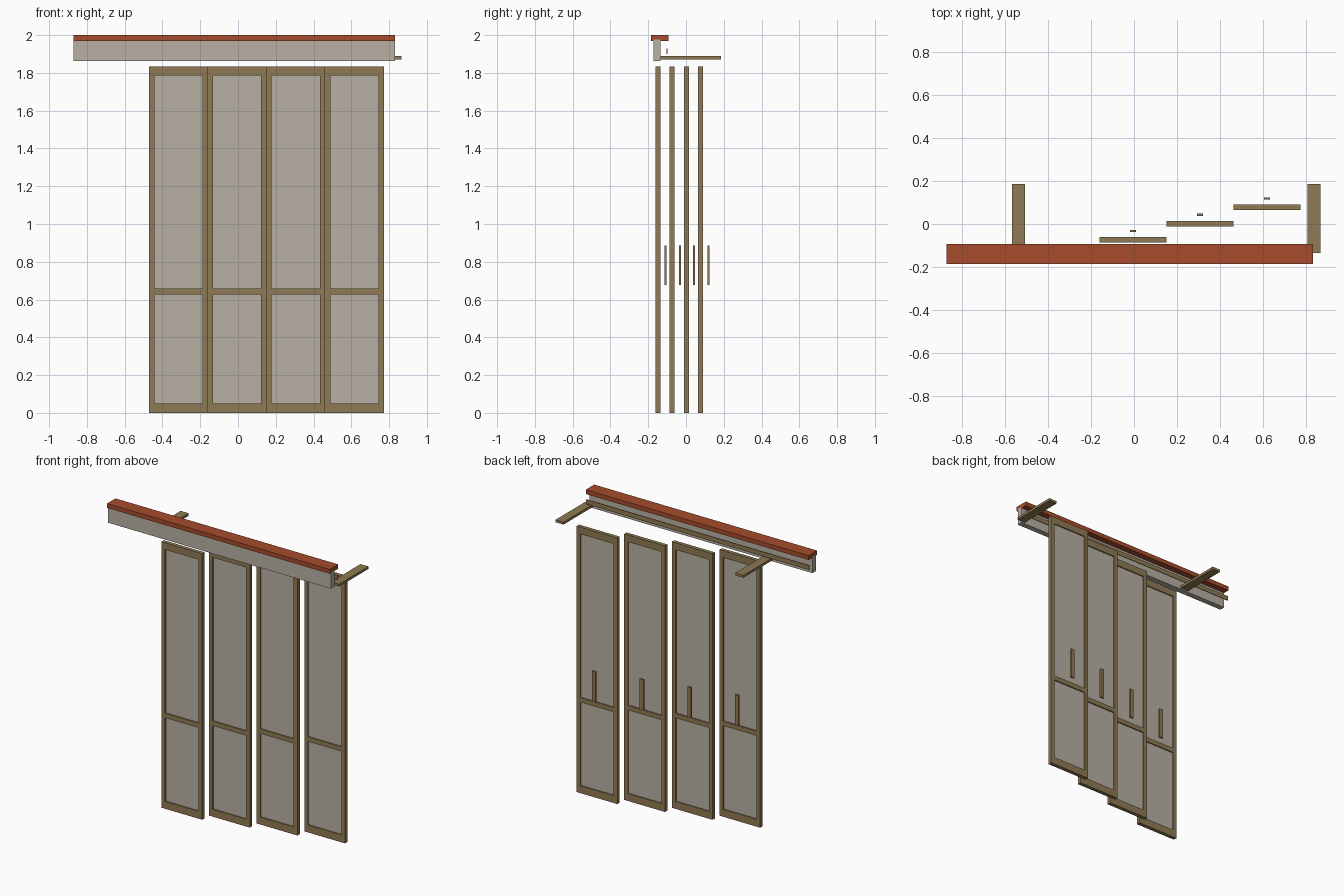
import bpy, bmesh

if "Cube" in bpy.data.objects:
    bpy.data.objects.remove(bpy.data.objects["Cube"])


def material(name, rgb):
    m = bpy.data.materials.new(name)
    m.diffuse_color = (*rgb, 1)
    m.use_nodes = True
    m.node_tree.nodes["Principled BSDF"].inputs["Base Color"].default_value = m.diffuse_color
    return m


BROWN = material("olive brown wood", (0.275, 0.195, 0.088))
GREY = material("warm grey panel", (0.479, 0.434, 0.371))
RED = material("rust red", (0.381, 0.072, 0.025))


def finish(bm, name, mat):
    me = bpy.data.meshes.new(name)
    bmesh.ops.recalc_face_normals(bm, faces=bm.faces)
    bm.to_mesh(me)
    bm.free()
    me.materials.append(mat)
    ob = bpy.data.objects.new(name, me)
    bpy.context.collection.objects.link(ob)
    return ob


def box(name, x, y, z, mat):
    """Box from (min, max) pairs on each axis."""
    bm = bmesh.new()
    bmesh.ops.create_cube(bm, size=1)
    for v in bm.verts:
        v.co = [r[0] if c < 0 else r[1] for r, c in zip((x, y, z), v.co)]
    return finish(bm, name, mat)


def frame(name, xs, zs, holes, y, thick, mat):
    """Flat grid with open cells, extruded to a one-piece frame."""
    bm = bmesh.new()
    grid = [[bm.verts.new((x, y - thick / 2, z)) for z in zs] for x in xs]
    for i in range(len(xs) - 1):
        for j in range(len(zs) - 1):
            if (i, j) not in holes:
                bm.faces.new((grid[i][j], grid[i + 1][j],
                              grid[i + 1][j + 1], grid[i][j + 1]))
    ext = bmesh.ops.extrude_face_region(bm, geom=bm.faces[:], use_keep_orig=True)
    for v in ext["geom"]:
        if isinstance(v, bmesh.types.BMVert):
            v.co.y += thick
    return finish(bm, name, mat)


# Four staggered sliding panels
W, STILE, THICK = 0.3107, 0.028, 0.026
ZS = (0, 0.051, 0.627, 0.659, 1.787, 1.835)
for n in range(4):
    x0 = -0.471 + n * W
    x1 = x0 + W
    xc = (x0 + x1) / 2
    y = -0.149 + n * 0.0753
    frame(f"panel_frame_{n + 1}", (x0, x0 + STILE, x1 - STILE, x1), ZS,
          {(1, 1), (1, 3)}, y, THICK, BROWN)
    # Recessed infills
    for part, lo, hi in (("lower", ZS[1], ZS[2]), ("upper", ZS[3], ZS[4])):
        box(f"{part}_infill_{n + 1}", (x0 + STILE, x1 - STILE),
            (y - 0.005, y + 0.005), (lo, hi), GREY)
    # Pull bar behind the panel
    box(f"handle_{n + 1}", (xc - 0.014, xc + 0.014),
        (y + 0.036, y + 0.047), (0.676, 0.887), BROWN)

# Overhead beam: cap, fascia and rear strip
box("beam_cap", (-0.87, 0.83), (-0.185, -0.093), (1.97, 2.0), RED)
box("beam_fascia", (-0.871, 0.831), (-0.173, -0.135), (1.863, 1.978), GREY)
box("rear_strip", (-0.87, 0.83), (-0.103, -0.098), (1.899, 1.93), BROWN)

# Support arms running back from the fascia
for side, xa in (("left", -0.567), ("right", 0.805)):
    box(f"{side}_arm", (xa, xa + 0.061), (-0.135, 0.185), (1.872, 1.889), BROWN)
